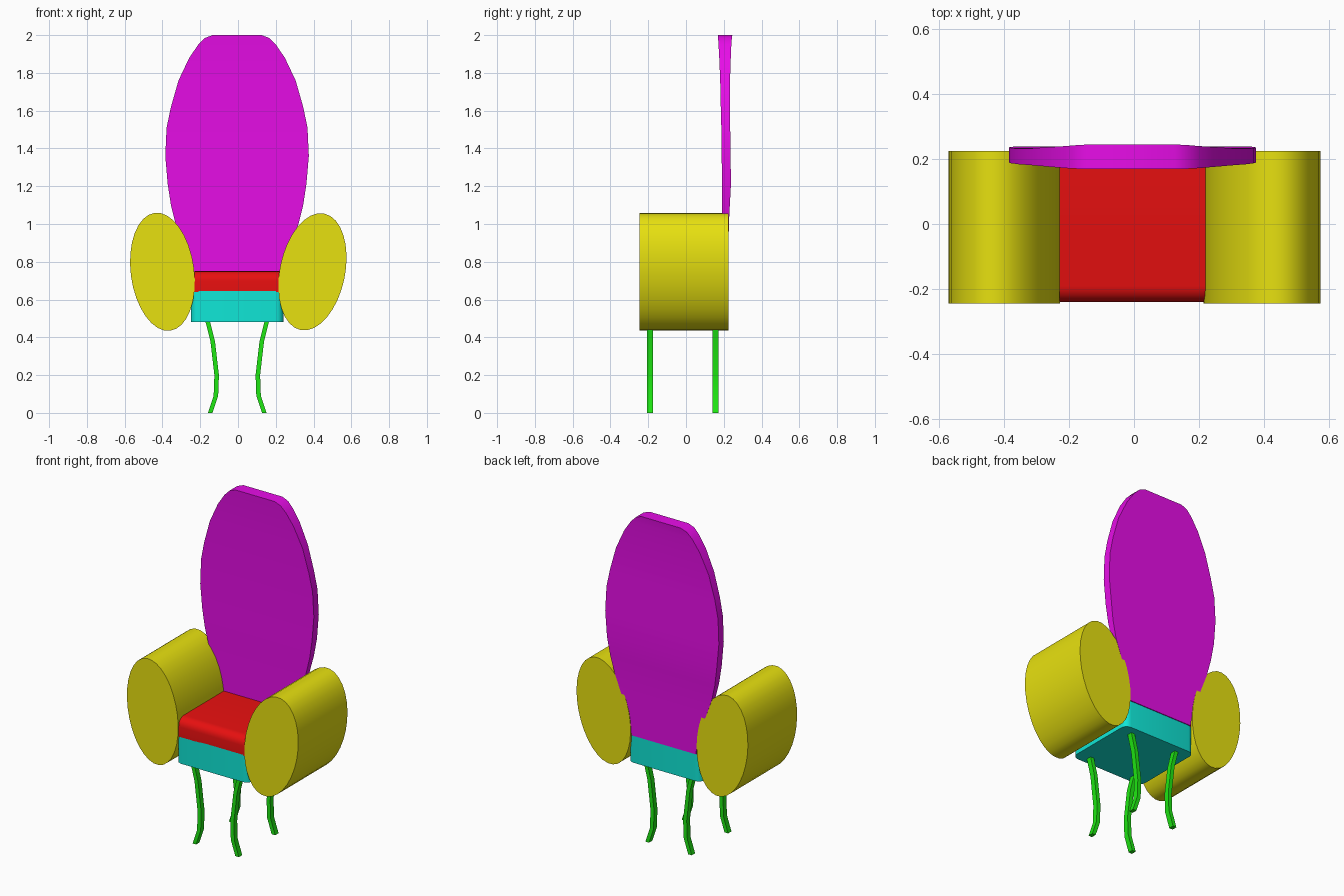
import bpy
import bmesh
import math

cube = bpy.data.objects.get("Cube")
if cube:
    bpy.data.objects.remove(cube, do_unlink=True)


def material(name, rgb):
    mat = bpy.data.materials.new(name)
    mat.use_nodes = True
    mat.diffuse_color = (*rgb, 1)
    mat.node_tree.nodes["Principled BSDF"].inputs["Base Color"].default_value = (*rgb, 1)
    return mat


magenta = material("magenta", (0.8, 0.004, 0.8))
yellow = material("yellow", (0.8, 0.75, 0.005))
red = material("red", (0.8, 0.005, 0.005))
turquoise = material("turquoise", (0.005, 0.8, 0.68))
green = material("green", (0.013, 0.8, 0.006))


def finish(name, bm, mat, angle=40):
    bmesh.ops.recalc_face_normals(bm, faces=bm.faces)
    mesh = bpy.data.meshes.new(name)
    bm.to_mesh(mesh)
    bm.free()
    mesh.materials.append(mat)
    obj = bpy.data.objects.new(name, mesh)
    bpy.context.collection.objects.link(obj)
    bpy.ops.object.select_all(action="DESELECT")
    obj.select_set(True)
    bpy.context.view_layer.objects.active = obj
    bpy.ops.object.shade_smooth_by_angle(angle=math.radians(angle))
    return obj


def box(x0, x1, y0, y1, z0, z1):
    bm = bmesh.new()
    bmesh.ops.create_cube(bm, size=1)
    for v in bm.verts:
        v.co = (x1 if v.co.x > 0 else x0, y1 if v.co.y > 0 else y0, z1 if v.co.z > 0 else z0)
    return bm


def round_edges(bm, rule, radius):
    edges = [e for e in bm.edges if rule(*[v.co for v in e.verts])]
    bmesh.ops.bevel(bm, geom=edges, offset=radius, segments=5, profile=0.5, affect="EDGES")


def loft(rings):
    # Join equal-length rings with quads and cap both ends
    bm = bmesh.new()
    loops = [[bm.verts.new(p) for p in ring] for ring in rings]
    for a, b in zip(loops, loops[1:]):
        for i in range(len(a)):
            j = (i + 1) % len(a)
            bm.faces.new((a[i], a[j], b[j], b[i]))
    bm.faces.new(loops[0])
    bm.faces.new(loops[-1])
    return bm


# Seat base with rounded upright corners
bm = box(-0.25, 0.24, -0.24, 0.215, 0.48, 0.645)
round_edges(bm, lambda a, b: abs(a.z - b.z) > 0.1, 0.04)
finish("seat_base", bm, turquoise)

# Cushion with a rounded front lip
bm = box(-0.23, 0.225, -0.24, 0.21, 0.64, 0.75)
round_edges(bm, lambda a, b: a.y < 0 and b.y < 0 and a.z > 0.7 and b.z > 0.7, 0.05)
finish("seat_cushion", bm, red)

# Tall back: height, half width, front y, rear y
rows = [
    (0.645, 0.215, 0.195, 0.220), (0.75, 0.23, 0.193, 0.222), (0.88, 0.28, 0.193, 0.225),
    (1.00, 0.325, 0.192, 0.227), (1.10, 0.35, 0.191, 0.232), (1.21, 0.367, 0.190, 0.238),
    (1.36, 0.38, 0.189, 0.236), (1.51, 0.373, 0.187, 0.234), (1.62, 0.35, 0.184, 0.232),
    (1.76, 0.31, 0.181, 0.233), (1.88, 0.253, 0.176, 0.237), (1.95, 0.205, 0.172, 0.240),
    (1.985, 0.17, 0.170, 0.243), (2.00, 0.13, 0.169, 0.245),
]
rings = [[(s * w - 0.005, y, z) for s, y in ((-1, f), (1, f), (1, r), (-1, r))]
         for z, w, f, r in rows]
finish("backrest", loft(rings), magenta, 50)


# Leaning oval bolsters as armrests
def armrest(name, cx, narrow, tall, lean):
    rings = []
    for y in (-0.245, 0.225):
        ring = []
        for i in range(32):
            t = i * math.tau / 32
            u, v = narrow * math.cos(t), tall * math.sin(t)
            ring.append((cx + u * math.cos(lean) + v * math.sin(lean), y,
                         0.747 - u * math.sin(lean) + v * math.cos(lean)))
        rings.append(ring)
    finish(name, loft(rings), yellow)


armrest("left_armrest", 0.394, 0.173, 0.3145, math.radians(11.5))
armrest("right_armrest", -0.40, 0.168, 0.3145, math.radians(-7.5))

# Four bowed legs of square section
path = [(0.158, 0.49), (0.13, 0.38), (0.109, 0.2), (0.113, 0.09), (0.143, 0)]
for depth, y in (("front", -0.191), ("back", 0.156)):
    for side, s in (("left", 1), ("right", -1)):
        rings = [[(s * x - 0.004 + dx * 0.012, y + dy * 0.016, z)
                  for dx, dy in ((-1, -1), (1, -1), (1, 1), (-1, 1))] for x, z in path]
        finish(f"{depth}_{side}_leg", loft(rings), green, 30)
